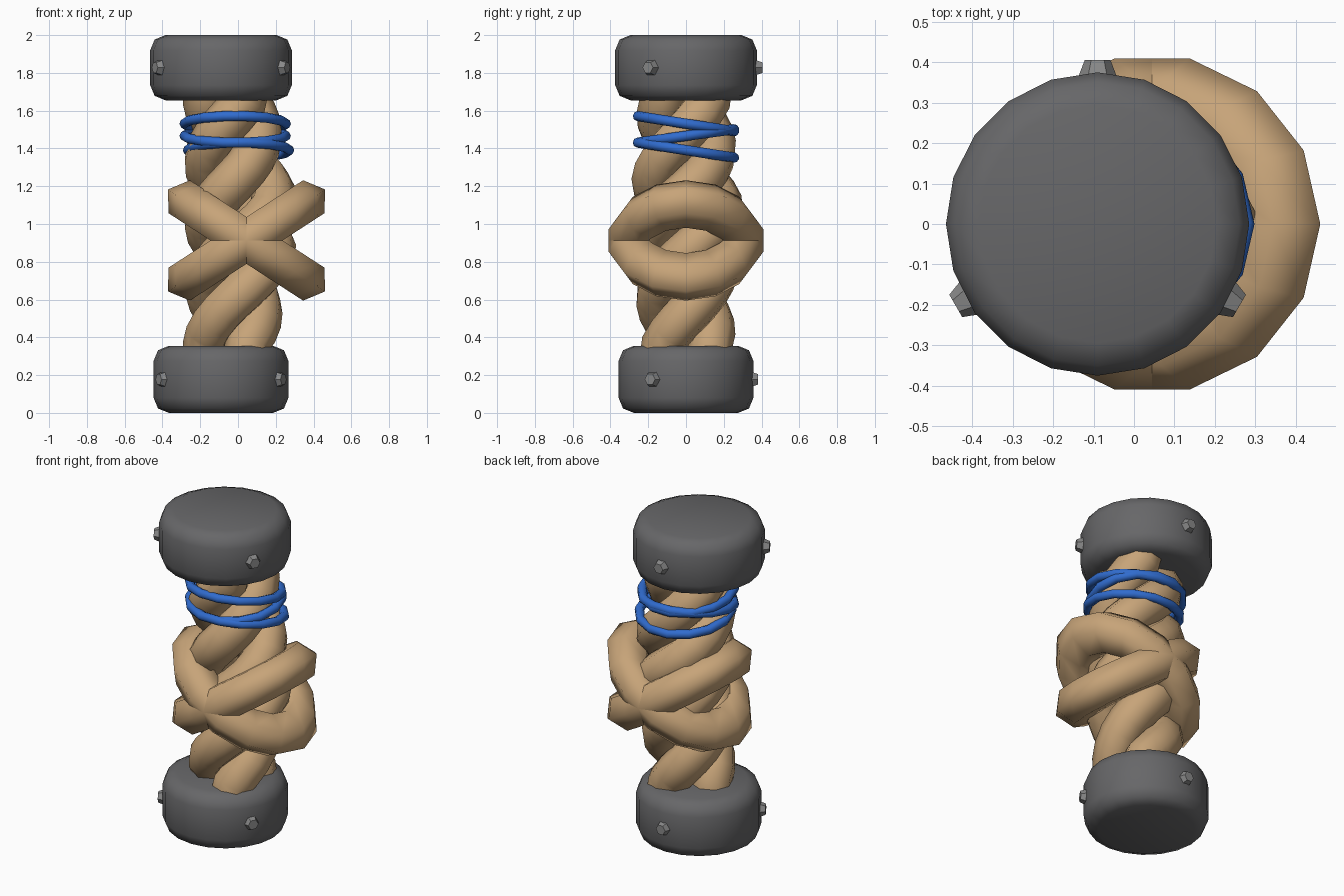
import bpy, bmesh
from math import pi, sin, cos, radians
from mathutils import Matrix, Vector

if "Cube" in bpy.data.objects:
    bpy.data.objects.remove(bpy.data.objects["Cube"])


def material(name, rgb):
    m = bpy.data.materials.new(name)
    m.diffuse_color = (*rgb, 1)
    m.use_nodes = True
    m.node_tree.nodes["Principled BSDF"].inputs["Base Color"].default_value = m.diffuse_color
    return m


TAN = material("rope_tan", (0.57, 0.37, 0.19))
BLUE = material("cord_blue", (0.03, 0.15, 0.62))
DARK = material("cap_dark_grey", (0.135, 0.135, 0.14))
STEEL = material("bolt_grey", (0.25, 0.25, 0.25))


def tube(name, points, radius, mat, closed=False):
    """Eight-sided tube along a path, turned into a mesh."""
    cu = bpy.data.curves.new(name, 'CURVE')
    cu.dimensions = '3D'
    cu.bevel_depth = radius
    cu.bevel_resolution = 2
    cu.use_fill_caps = not closed
    sp = cu.splines.new('POLY')
    sp.points.add(len(points) - 1)
    for p, co in zip(sp.points, points):
        p.co = (*co, 1)
    sp.use_cyclic_u = closed
    sp.use_smooth = True
    cu.materials.append(mat)
    ob = bpy.data.objects.new(name, cu)
    bpy.context.collection.objects.link(ob)
    bpy.ops.object.select_all(action='DESELECT')
    ob.select_set(True)
    bpy.context.view_layer.objects.active = ob
    bpy.ops.object.convert(target='MESH')
    return bpy.context.object


# Three twisted strands, bulging in the middle
Z0, Z1, STEPS = 0.355, 1.655, 26
for k in range(3):
    path = []
    for i in range(STEPS + 1):
        t = -0.08 + 1.16 * i / STEPS
        a = pi + k * 2 * pi / 3 + min(1, max(0, t)) * radians(480)
        bulge = max(0, sin(pi * t)) ** 3
        r = 0.142 + 0.045 * bulge
        path.append((-0.03 + 0.05 * bulge + r * cos(a), r * sin(a),
                     Z0 + (Z1 - Z0) * t))
    tube(f"rope_strand_{k + 1}", path, 0.12, TAN)

# Two crossed knot loops
for name, tilt in (("knot_loop_a", 33), ("knot_loop_b", -33)):
    bpy.ops.mesh.primitive_torus_add(major_segments=14, minor_segments=6,
                                     major_radius=0.30, minor_radius=0.12,
                                     location=(0.045, 0, 0.913),
                                     rotation=(0, radians(tilt), 0))
    ob = bpy.context.object
    ob.name = name
    ob.scale = (1.18, 1, 1)
    ob.data.materials.append(TAN)
    bpy.ops.object.shade_smooth()

# Blue cord wraps: (centre x, height at front, height at back)
for k, (cx, zf, zb) in enumerate(((-0.015, 1.572, 1.49), (-0.015, 1.43, 1.503),
                                  (0.003, 1.432, 1.35))):
    n = 14
    path = []
    for i in range(n):
        a = 2 * pi * i / n
        path.append((cx + 0.268 * cos(a), 0.262 * sin(a),
                     (zf + zb) / 2 + (zb - zf) / 2 * sin(a)))
    tube(f"cord_wrap_{k + 1}", path, 0.027, BLUE, closed=True)


def bolts(name, cx, z, radius, out):
    """Three tapered hexagonal bolt heads around a cap."""
    bm = bmesh.new()
    for deg in (90, 210, 330):
        d = Vector((cos(radians(deg)), sin(radians(deg)), 0))
        t = Vector((-d.y, d.x, 0))
        m = Matrix((-Vector((0, 0, 1)), t, d)).transposed().to_4x4()
        m.translation = Vector((cx, 0, z)) + d * (radius + out - 0.03)
        bmesh.ops.create_cone(bm, cap_ends=True, segments=6, radius1=0.055,
                              radius2=0.032, depth=0.06, matrix=m)
    me = bpy.data.meshes.new(name)
    bm.to_mesh(me)
    bm.free()
    me.materials.append(STEEL)
    bpy.context.collection.objects.link(bpy.data.objects.new(name, me))


# End caps with bolts
for name, z0, z1, rad, out in (("bottom_cap", 0.0, 0.355, 0.357, 0.025),
                               ("top_cap", 1.655, 2.0, 0.375, 0.03)):
    bpy.ops.mesh.primitive_cylinder_add(vertices=20, radius=rad, depth=z1 - z0,
                                        location=(-0.09, 0, (z0 + z1) / 2))
    ob = bpy.context.object
    ob.name = name
    ob.data.materials.append(DARK)
    bev = ob.modifiers.new("soft_rim", 'BEVEL')
    bev.width = 0.08
    bev.segments = 2
    bev.limit_method = 'ANGLE'
    bev.angle_limit = radians(40)
    bpy.ops.object.modifier_apply(modifier=bev.name)
    bpy.ops.object.shade_smooth()
    bolts(name + "_bolts", -0.09, (z0 + z1) / 2, rad, out)
